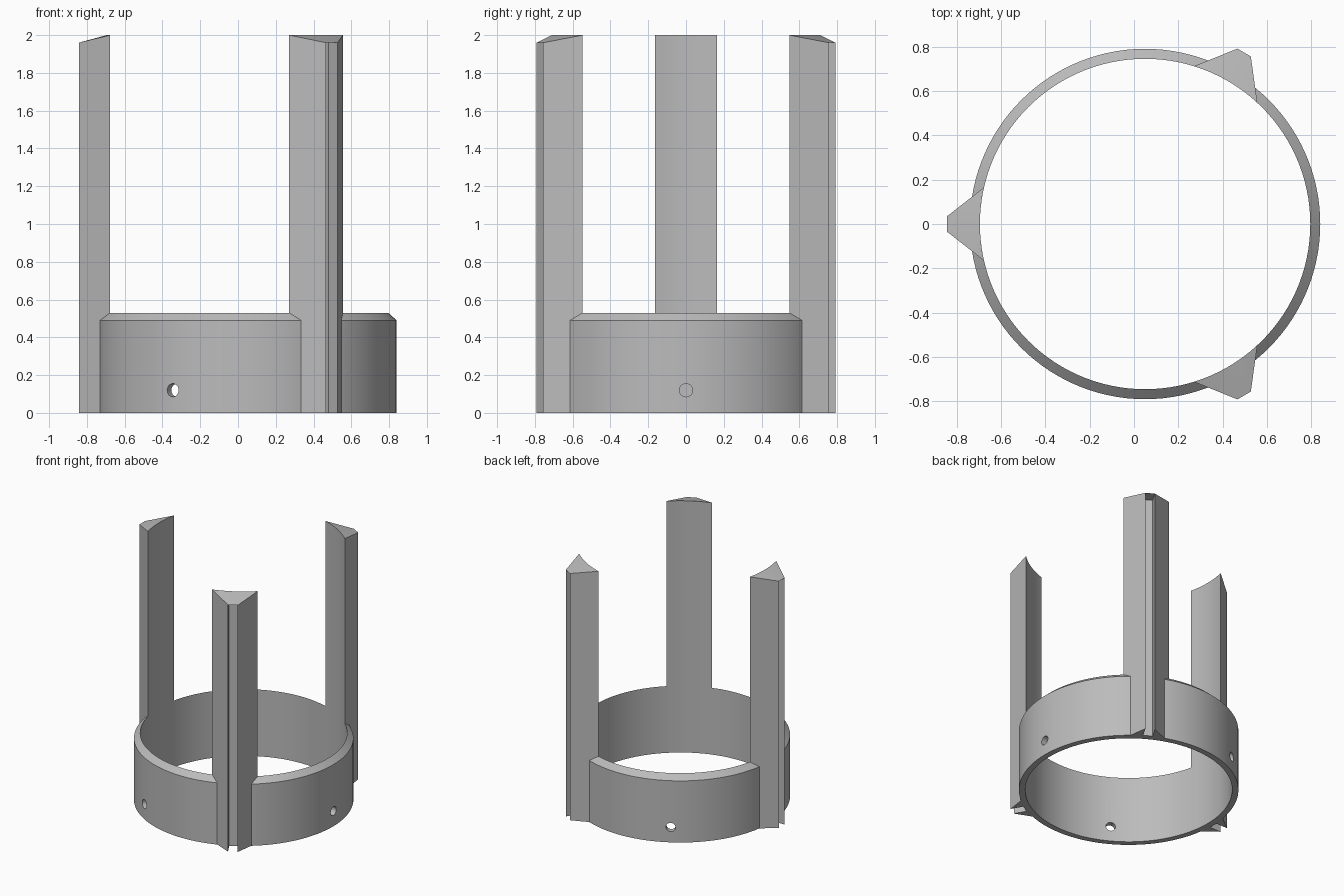
import bpy, bmesh
from math import sin, cos, asin, radians, tau
from mathutils import Matrix, Vector

if "Cube" in bpy.data.objects:
    bpy.data.objects.remove(bpy.data.objects["Cube"], do_unlink=True)

CENTRE_X = 0.05
R_IN, R_OUT = 0.745, 0.79
RIM, SHOULDER, TOP, CHAMFER = 0.53, 0.49, 2.0, 0.04
HALF_WIDTH, SLOT, TIP = 0.165, 0.035, 0.893

grey = bpy.data.materials.new("plain grey")
grey.use_nodes = True
colour = (0.5, 0.5, 0.5, 1)
grey.diffuse_color = colour
grey.node_tree.nodes["Principled BSDF"].inputs["Base Color"].default_value = colour


def make_object(name, bm):
    bmesh.ops.recalc_face_normals(bm, faces=bm.faces)
    mesh = bpy.data.meshes.new(name)
    bm.to_mesh(mesh)
    bm.free()
    mesh.materials.append(grey)
    obj = bpy.data.objects.new(name, mesh)
    bpy.context.collection.objects.link(obj)
    return obj


def activate(obj):
    bpy.ops.object.select_all(action='DESELECT')
    obj.select_set(True)
    bpy.context.view_layer.objects.active = obj


def build_ring():
    # Revolved section with a sloping rim
    section = [(R_IN, 0), (R_OUT, 0), (R_OUT, SHOULDER), (R_IN, RIM)]
    bm = bmesh.new()
    count = 120
    loops = [[bm.verts.new((CENTRE_X + r * cos(tau * i / count), r * sin(tau * i / count), z))
              for r, z in section] for i in range(count)]
    for i in range(count):
        a, b = loops[i], loops[(i + 1) % count]
        for k in range(4):
            n = (k + 1) % 4
            bm.faces.new((a[k], b[k], b[n], a[n]))
    return make_object("base_ring", bm)


def build_cutter():
    # Three radial pins for the screw holes
    bm = bmesh.new()
    for deg in (0, 120, 240):
        turn = Matrix.Rotation(radians(deg), 4, 'Z')
        place = (Matrix.Translation((CENTRE_X, 0, 0)) @ turn
                 @ Matrix.Translation((R_OUT, 0, 0.12)) @ Matrix.Rotation(radians(90), 4, 'Y'))
        bmesh.ops.create_cone(bm, cap_ends=True, segments=24, radius1=0.035,
                              radius2=0.035, depth=0.3, matrix=place)
    return make_object("hole_cutter", bm)


def build_post(name, deg):
    # Two pointed fins with a slot between, curved to the ring on the inside
    half = asin(HALF_WIDTH / R_IN)
    steps = 8
    arc = [half - 2 * half * i / steps for i in range(steps + 1)]
    inner = [(R_IN * cos(a), R_IN * sin(a), TOP) for a in arc]
    low = TOP - CHAMFER
    outer = [(TIP, -SLOT, low), (R_OUT + 0.005, -SLOT, low),
             (R_OUT + 0.005, SLOT, low), (TIP, SLOT, low)]
    bm = bmesh.new()
    place = Matrix.Translation((CENTRE_X, 0, 0)) @ Matrix.Rotation(radians(deg), 4, 'Z')
    outline = inner + outer
    top = [bm.verts.new(place @ Vector(p)) for p in outline]
    base = [bm.verts.new(place @ Vector((x, y, 0))) for x, y, z in outline]
    for i in range(len(outline)):
        n = (i + 1) % len(outline)
        bm.faces.new((base[i], base[n], top[n], top[i]))
    caps = [bm.faces.new(top), bm.faces.new(base[::-1])]
    bmesh.ops.triangulate(bm, faces=caps)
    return make_object(name, bm)


ring = build_ring()
cutter = build_cutter()
cut = ring.modifiers.new("screw holes", 'BOOLEAN')
cut.operation = 'DIFFERENCE'
cut.solver = 'EXACT'
cut.object = cutter
activate(ring)
bpy.ops.object.modifier_apply(modifier=cut.name)
bpy.data.objects.remove(cutter, do_unlink=True)

parts = [ring]
for name, deg in (("right_post", 180), ("back_left_post", 60), ("front_left_post", -60)):
    parts.append(build_post(name, deg))

for part in parts:
    activate(part)
    bpy.ops.object.shade_smooth_by_angle(angle=radians(20))
